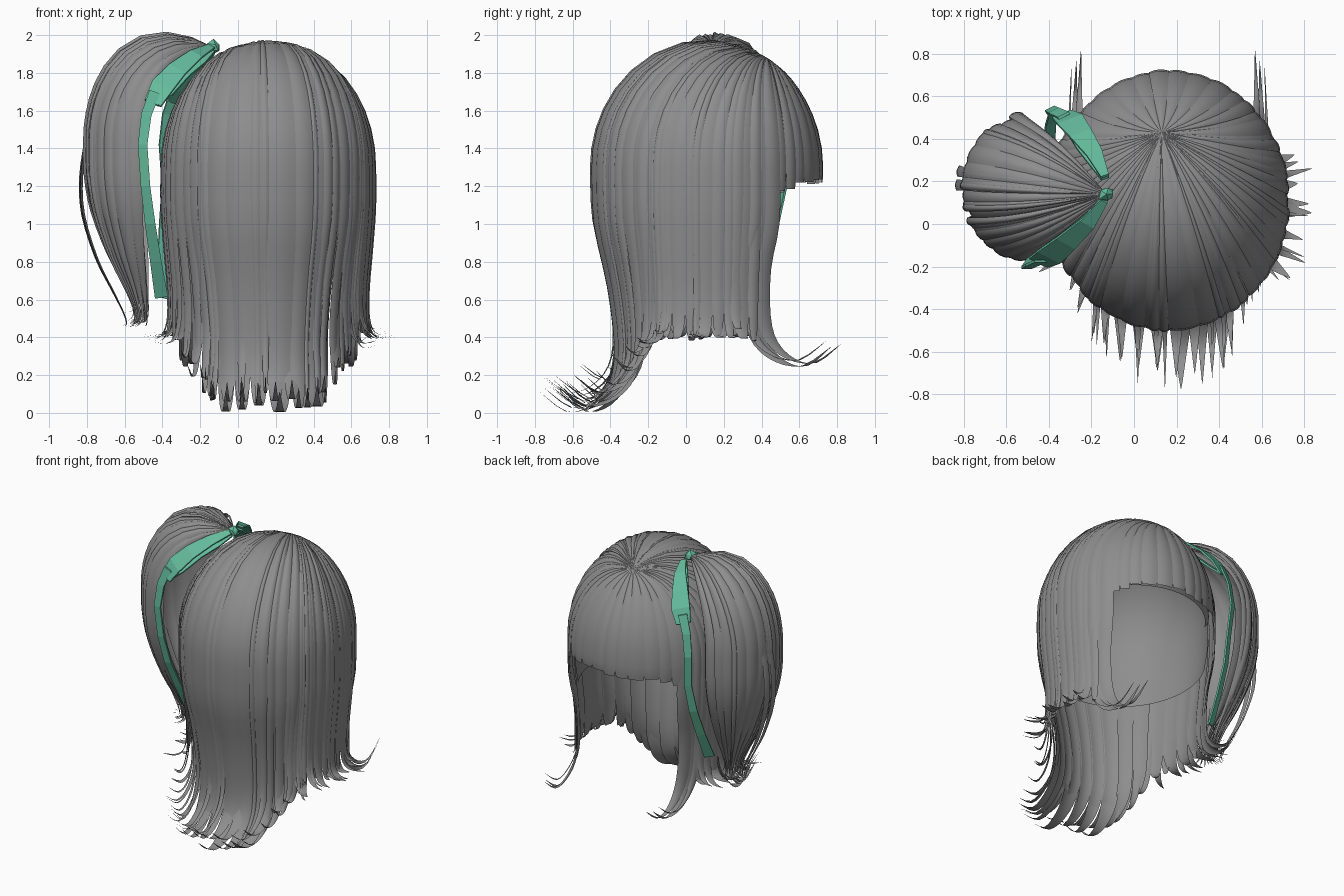
import bpy, bmesh, math, random
from mathutils import Vector

if "Cube" in bpy.data.objects:
    bpy.data.objects.remove(bpy.data.objects["Cube"])

random.seed(4)
rad = math.radians


def material(name, col):
    m = bpy.data.materials.new(name)
    m.diffuse_color = (*col, 1)
    m.use_nodes = True
    m.node_tree.nodes["Principled BSDF"].inputs["Base Color"].default_value = m.diffuse_color
    return m


GREY = material("hair grey", (0.27, 0.27, 0.27))
GREEN = material("ribbon green", (0.13, 0.50, 0.34))


def finish(bm, name, mat, smooth=True):
    me = bpy.data.meshes.new(name)
    bm.to_mesh(me)
    bm.free()
    me.materials.append(mat)
    for p in me.polygons:
        p.use_smooth = smooth
    ob = bpy.data.objects.new(name, me)
    bpy.context.collection.objects.link(ob)
    return ob


def sample(pts, v):
    """Catmull-Rom point at v in 0..1 along a list of tuples."""
    n = len(pts) - 1
    i = min(int(v * n), n - 1)
    t = v * n - i
    p = [Vector(pts[max(0, min(n, k))]) for k in (i - 1, i, i + 1, i + 2)]
    return 0.5 * (2 * p[1] + (p[2] - p[0]) * t + (2 * p[0] - 5 * p[1] + 4 * p[2] - p[3]) * t * t
                  + (3 * p[1] - p[0] - 3 * p[2] + p[3]) * t ** 3)


class Volume:
    """Dome whose strands leave one root point, then hang along a wall path."""

    def __init__(self, centre, radii, root):
        self.c, self.r = Vector(centre), Vector(radii)
        w = Vector(root) - self.c
        w = Vector((w.x / radii[0], w.y / radii[1], w.z / radii[2]))
        self.w, self.wl = w.normalized(), w.length

    def place(self, u, f):
        return self.c + Vector((u.x * self.r.x * f, u.y * self.r.y * f, u.z * self.r.z * f))

    def dome(self, a, t, off):
        # curve over the unit sphere that arrives at the rim pointing straight down
        e = Vector((math.cos(a), math.sin(a), 0))
        m = e * .75 + Vector((0, 0, .75))
        u = (self.w * (1 - t) ** 2 + m * 2 * t * (1 - t) + e * t * t).normalized()
        return self.place(u, (1 + (self.wl - 1) * (1 - t) ** 2.5) * (1 + off))

    def wall(self, a, p, off, k):
        q = self.place(Vector((math.cos(a), math.sin(a), 0)), p[0] + off)
        q.z = self.c.z - (self.c.z - p[1]) * k
        q.y += p[2]
        return q

    def strand(self, bm, deg, half, path, off=0, k=1, tip=0.0, start=0.45, bulge=0.012, cols=4):
        rows = [("d", i / 10) for i in range(10)]
        n = 3 * (len(path) - 1)
        rows += [("w", i / n) for i in range(n + 1)]
        grid = []
        for kind, t in rows:
            w = 1.0
            if kind == "w" and t > start:
                w = 1 - (1 - tip) * ((t - start) / (1 - start)) ** 1.4
            line = []
            for j in range(cols + 1):
                s = 2 * j / cols - 1
                a = rad(deg + half * s * max(w, 0.02))
                o = off + bulge * (1 - s * s) * w
                p = self.dome(a, t, o * min(1, t * 3)) if kind == "d" else self.wall(a, sample(path, t), o, k)
                line.append(bm.verts.new(p))
            grid.append(line)
        for r0, r1 in zip(grid, grid[1:]):
            for j in range(cols):
                bm.faces.new((r0[j], r1[j], r1[j + 1], r0[j + 1]))


head = Volume((0.16, 0.11, 1.3), (0.56, 0.605, 0.655), (0.13, 0.43, 1.88))

# wall paths: (radius factor, height, forward shift)
BACK = [(1, 1.3, 0), (.98, 1.0, 0), (.86, .66, 0), (.80, .35, 0), (.81, .16, -.02), (.82, .04, -.11), (.82, .005, -.24), (.82, .11, -.38)]
SIDE = [(1, 1.3, 0), (1, 1.08, 0), (.97, .85, 0), (.94, .65, 0), (.94, .50, 0), (.99, .41, 0), (1.1, .38, 0), (1.26, .385, 0)]
LOCK = [(1, 1.3, 0), (.99, 1.0, 0), (.95, .75, -.03), (.92, .5, -.02), (.9, .36, .03), (.9, .27, .13), (.89, .25, .26), (.88, .35, .40)]


def hang(deg):
    """Blend side and back paths by direction; each strand flares differently."""
    b = max(0, min(1, (-math.sin(rad(deg)) - .42) / .4))
    f, g = random.uniform(.05, 1) ** 1.5, random.uniform(.75, 1.04)
    out = []
    for s, k in zip(SIDE, BACK):
        s = (.94 + (s[0] - .94) * f if s[1] < .5 else s[0], s[1], 0)
        out.append(tuple(Vector(s).lerp(Vector((k[0], k[1], k[2] * g)), b)))
    return out


# back and side hair: broad strands behind, narrow ones at the sides, two layers
bm = bmesh.new()
d = -204.0
while d < 23:
    step = random.uniform(10, 18) if -130 < d < -50 else random.uniform(5, 9)
    m = d + step / 2
    head.strand(bm, m, step * .56, hang(m), random.uniform(-.006, .008), random.uniform(.97, 1))
    d += step
for i in range(24):
    m = random.uniform(-203, 22)
    head.strand(bm, m, random.uniform(1.5, 3.5), hang(m), random.uniform(.004, .014), random.uniform(.92, 1))
for i in range(20):
    m = -200 + i * 11.5
    head.strand(bm, m, 6.5, hang(m), -.03, random.uniform(.94, .98))
finish(bm, "back_and_side_hair", GREY)

# fringe over the face
bm = bmesh.new()
d = 37.0
while d < 143:
    step = random.uniform(6, 12)
    m = d + step / 2
    z = 1.17 + .06 * max(0, math.sin(rad(m)) - .5) * 2 + random.uniform(-.015, .015)
    head.strand(bm, m, step * .54, [(1, 1.3, 0), (1.0, (1.3 + z) / 2, 0), (.995, z, 0)],
                random.uniform(-.002, .012), tip=.85, start=.1)
    d += step
finish(bm, "fringe", GREY)

# long locks beside the face, both sides
bm = bmesh.new()
for side in (0, 1):
    for m, h, o, k in ((29, 6, 0, 1), (35, 4.5, .012, .985), (25, 3, .015, .97)):
        head.strand(bm, 180 - m if side else m, h, LOCK, o, k)
finish(bm, "face_locks", GREY)

# scalp lining inside the hair
bm = bmesh.new()
for i in range(36):
    z = 1.25 if math.sin(rad(i * 10)) > .6 else .93
    head.strand(bm, i * 10, 5, [(1, 1.3, 0), (1, (z + 1.3) / 2, 0), (.96, z, 0)], -.06, tip=1, bulge=0, cols=2)
bmesh.ops.remove_doubles(bm, verts=bm.verts, dist=.001)
finish(bm, "scalp_lining", GREY)

# side ponytail fanning out from the knot
KNOT = Vector((-.13, .14, 1.935))
tail = Volume((-.47, .17, 1.45), (.33, .345, .43), KNOT)
TAIL = [(1, 1.45, 0), (.99, 1.25, 0), (.88, 1.05, 0), (.62, .82, 0), (.36, .65, 0), (.22, .53, 0), (.25, .47, 0), (.42, .46, 0)]
bm = bmesh.new()
d = 97.0
while d < 250:
    step = random.uniform(8, 15)
    m = d + step / 2
    tail.strand(bm, m, step * .6, TAIL, random.uniform(-.05, .02), random.uniform(.95, 1.01), bulge=.03, start=.5)
    d += step
for i in range(12):
    m = random.uniform(102, 252)
    tail.strand(bm, m, random.uniform(3, 6), TAIL, random.uniform(-.02, .04), random.uniform(.9, 1.01), bulge=.03)
for i in range(8):
    tail.strand(bm, 103 + i * 21, 11, TAIL, -.15, random.uniform(.9, .98))
for m in (168, 178):
    loose = [(p[0] + .22 * math.sin(math.pi * i / 7), p[1], 0) for i, p in enumerate(TAIL)]
    tail.strand(bm, m, 4, loose, .02, 1, bulge=.02, cols=2)
finish(bm, "ponytail", GREY)


# green ribbon: a knot, two folded loops and two long ends
def band(bm, pts, widths, normal):
    rows = []
    for i, p in enumerate(pts):
        t = Vector(pts[min(i + 1, len(pts) - 1)]) - Vector(pts[max(i - 1, 0)])
        s = t.cross(normal).normalized() * widths[i] / 2
        o = Vector(normal).normalized() * .006
        rows.append([bm.verts.new(Vector(p) + q) for q in (s + o, -s + o, -s - o, s - o)])
    for a, b in zip(rows, rows[1:]):
        for j in range(4):
            bm.faces.new((a[j], b[j], b[(j + 1) % 4], a[(j + 1) % 4]))
    bm.faces.new(rows[0])
    bm.faces.new(rows[-1][::-1])


bm = bmesh.new()
for side in (-1, 1):
    def pos(x, y, z):
        if side < 0:
            return (x, y, z)
        return (x + .11 * min(1, max(0, (z - .6) / .6)) * min(1, (-.13 - x) / .3), .335 - y, z)
    n = Vector((-.15, side, .75))
    band(bm, [pos(-.14, .11, 1.94), pos(-.22, .0, 1.90), pos(-.32, -.09, 1.82), pos(-.40, -.155, 1.73), pos(-.45, -.18, 1.64)],
         [.04, .08, .11, .13, .10], n)
    band(bm, [pos(-.14, .12, 1.92), pos(-.20, .05, 1.87), pos(-.29, -.03, 1.80), pos(-.38, -.12, 1.70), pos(-.45, -.18, 1.64)],
         [.04, .07, .08, .08, .07], n)
    band(bm, [pos(-.44, -.175, 1.70), pos(-.485, -.195, 1.58), pos(-.505, -.205, 1.42), pos(-.49, -.185, 1.2), pos(-.465, -.14, 1.0),
              pos(-.435, -.06, .8), pos(-.405, .03, .61)], [.06, .055, .05, .05, .055, .06, .07],
         Vector((-.5 if side > 0 else 0, side, 0)))
bmesh.ops.recalc_face_normals(bm, faces=bm.faces)
finish(bm, "ribbon_loops_and_ends", GREEN, False)

bm = bmesh.new()
bmesh.ops.create_icosphere(bm, subdivisions=1, radius=.038)
for v in bm.verts:
    v.co = v.co * random.uniform(.85, 1.2) + KNOT
finish(bm, "ribbon_knot", GREEN, False)
